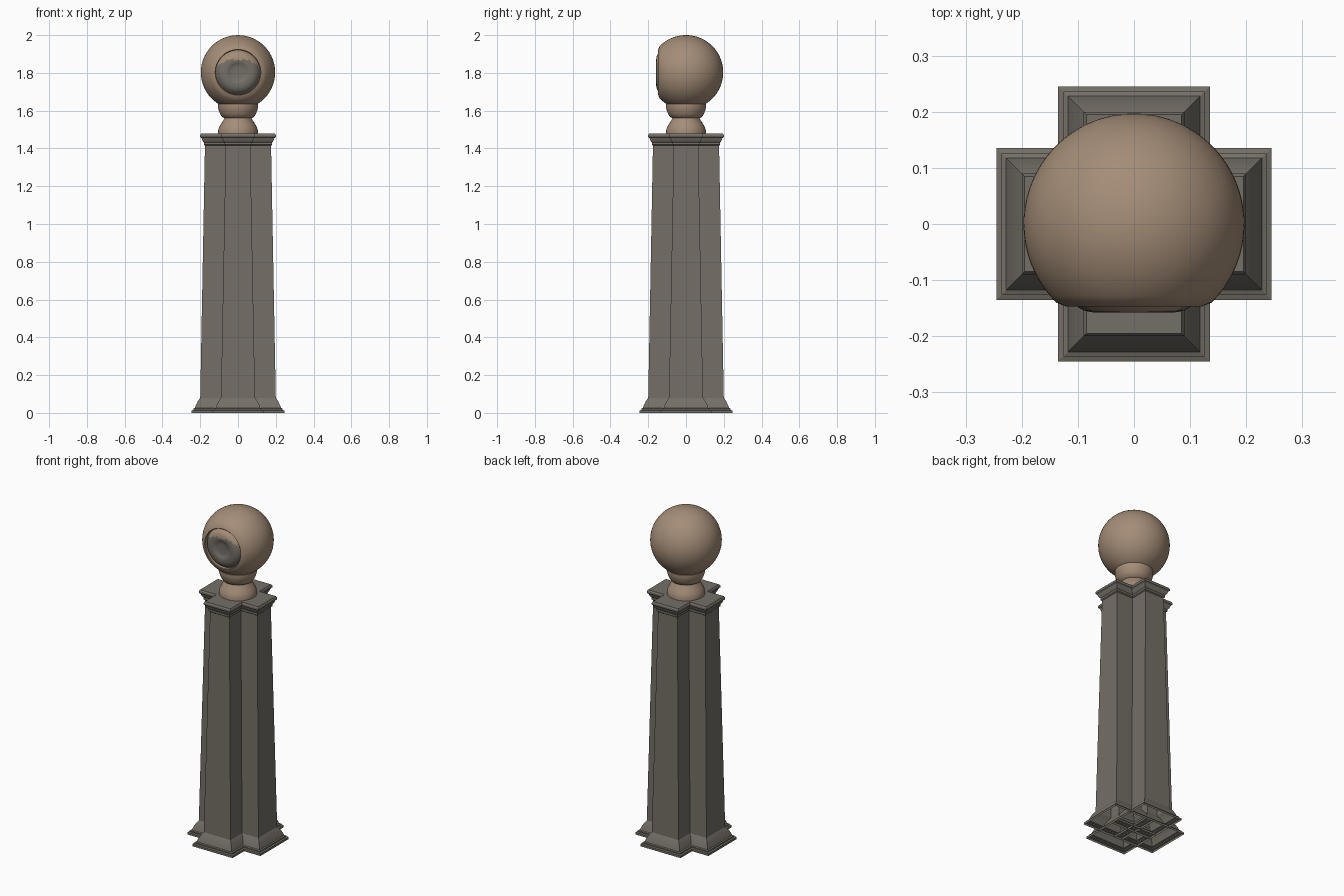
import bpy, bmesh, math
from mathutils import Matrix

cube = bpy.data.objects.get("Cube")
if cube:
    bpy.data.objects.remove(cube)


def material(name, rgb):
    m = bpy.data.materials.new(name)
    m.use_nodes = True
    m.diffuse_color = (*rgb, 1)
    m.node_tree.nodes["Principled BSDF"].inputs["Base Color"].default_value = (*rgb, 1)
    return m


stone = material("grey stone", (0.175, 0.16, 0.135))
tan = material("tan stone", (0.37, 0.265, 0.185))


def lathe(name, profile, sides, mats, cap_end=False, turn=0.0, matrix=Matrix(), angle=35):
    """Sweep (radius, height) points round z; a zero radius closes to a pole."""
    bm = bmesh.new()
    rings = []
    for r, h in profile:
        count = 1 if r < 1e-5 else sides
        rings.append([bm.verts.new((r * math.cos(turn + math.tau * i / sides),
                                    r * math.sin(turn + math.tau * i / sides), h))
                      for i in range(count)])
    for a, b in zip(rings, rings[1:]):
        for i in range(sides):
            j = (i + 1) % sides
            quad = [a[i % len(a)], a[j % len(a)], b[j % len(b)], b[i % len(b)]]
            bm.faces.new(list(dict.fromkeys(quad)))
    if cap_end:
        bm.faces.new(rings[-1])
    bm.transform(matrix)
    me = bpy.data.meshes.new(name)
    bm.to_mesh(me)
    bm.free()
    for m in mats:
        me.materials.append(m)
    ob = bpy.data.objects.new(name, me)
    bpy.context.collection.objects.link(ob)
    bpy.ops.object.select_all(action='DESELECT')
    ob.select_set(True)
    bpy.context.view_layer.objects.active = ob
    bpy.ops.object.shade_smooth_by_angle(angle=math.radians(angle))
    return ob


# Four tapered square pillars in a cross, hollow underneath
pillar = [(0.135, 0), (0.135, 0.013), (0.126, 0.016), (0.126, 0.023),
          (0.118, 0.026), (0.113, 0.04), (0.103, 0.062), (0.09, 0.08),
          (0.065, 1.415), (0.071, 1.42), (0.071, 1.432), (0.078, 1.44),
          (0.083, 1.455), (0.09, 1.461), (0.09, 1.472), (0.085, 1.48)]
pillar = [(w * math.sqrt(2), z) for w, z in pillar]
for name, x, y in (("front", 0, -1), ("back", 0, 1), ("left", 1, 0), ("right", -1, 0)):
    lathe(name + "_pillar", pillar, 4, [stone], True, math.pi / 4,
          Matrix.Translation((0.11 * x, 0.11 * y, 0)), 25)

# Waisted neck
neck = [(0.105, 1.475), (0.105, 1.495), (0.1, 1.512), (0.09, 1.53), (0.077, 1.55),
        (0.072, 1.56), (0.085, 1.567), (0.096, 1.585), (0.103, 1.605),
        (0.106, 1.618), (0.106, 1.635), (0.08, 1.645)]
lathe("neck", neck, 40, [tan])

# Ball head, cut flat at the front with a round socket; local +z becomes -y
CENTRE, R, CUT = 1.803, 0.197, 0.14
aim = Matrix.Translation((0, 0, CENTRE)) @ Matrix.Rotation(math.pi / 2, 4, 'X')
end = math.acos(CUT / R)
ball = []
for i in range(29):
    a = math.pi + (end - math.pi) * i / 28
    ball.append((R * math.sin(a), R * math.cos(a)))
ball += [(0.121, 0.147), (0.118, 0.144), (0.118, 0.115)]
lathe("head", ball, 56, [tan], matrix=aim)

# Bulging lens with a shallow dished middle
lens = [(0.118, 0.125), (0.113, 0.133), (0.107, 0.141), (0.1, 0.148), (0.09, 0.154),
        (0.078, 0.157), (0.065, 0.158), (0.052, 0.157), (0.045, 0.152),
        (0.03, 0.15), (0.015, 0.149), (0, 0.149)]
eye = lathe("lens", lens, 56, [stone, tan], matrix=aim)

# Tan lid across the upper part of the lens and round its rim
for f in eye.data.polygons:
    c = f.center
    lid = c.z > 1.87 - 0.6 * max(0, abs(c.x) - 0.05)
    rim = math.hypot(c.x, c.z - CENTRE) > 0.112
    f.material_index = 1 if lid or rim else 0
